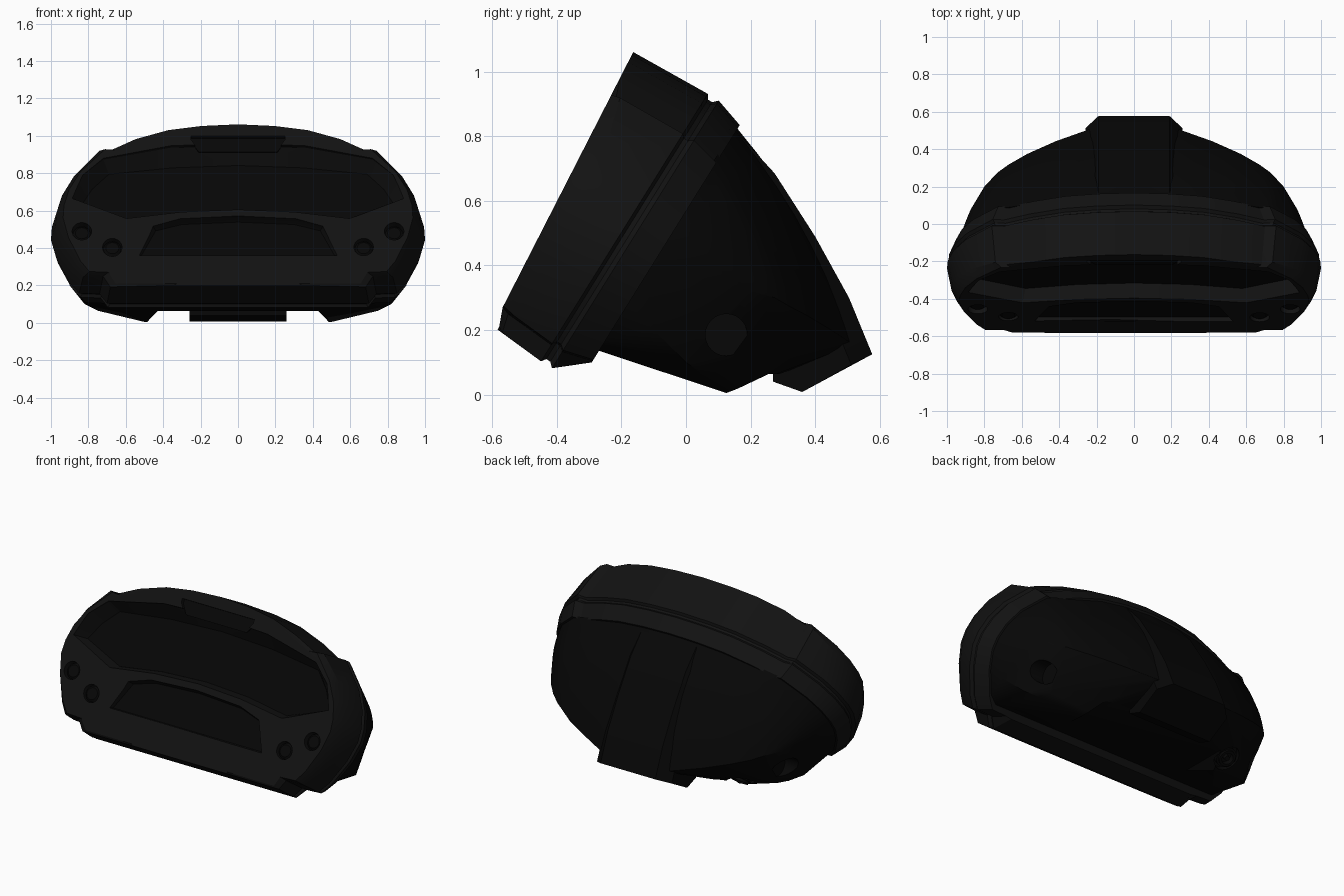
import bpy, bmesh, math

if "Cube" in bpy.data.objects:
    bpy.data.objects.remove(bpy.data.objects["Cube"])

# Tilted frame: v runs up the dial face, w runs away from the rider
def P(x, v, w):
    return (x, .53 * v + .85 * w, .85 * v - .53 * w)

def material(name, g):
    m = bpy.data.materials.new(name)
    m.diffuse_color = (g, g, g, 1)
    m.use_nodes = True
    m.node_tree.nodes["Principled BSDF"].inputs["Base Color"].default_value = m.diffuse_color
    return m

CASE = material("case_black", .006)
DARK = material("deep_black", .002)

def full(half):
    return half + [(-p[0],) + tuple(p[1:]) for p in reversed(half) if abs(p[0]) > 1e-6]

def finish(name, bm, mat):
    bmesh.ops.recalc_face_normals(bm, faces=bm.faces)
    me = bpy.data.meshes.new(name)
    bm.to_mesh(me)
    bm.free()
    me.materials.append(mat)
    ob = bpy.data.objects.new(name, me)
    bpy.context.collection.objects.link(ob)
    return ob

def loft(name, rings, mat=CASE):
    bm = bmesh.new()
    loops = [[bm.verts.new(p) for p in r] for r in rings]
    n = len(loops[0])
    for a, b in zip(loops, loops[1:]):
        for i in range(n):
            j = (i + 1) % n
            bm.faces.new((a[i], a[j], b[j], b[i]))
    bm.faces.new(loops[0])
    bm.faces.new(loops[-1])
    return finish(name, bm, mat)

def hull(name, points, mat):
    bm = bmesh.new()
    for p in points:
        bm.verts.new(p)
    bmesh.ops.convex_hull(bm, input=bm.verts)
    bmesh.ops.delete(bm, geom=[v for v in bm.verts if not v.link_faces], context='VERTS')
    return finish(name, bm, mat)

def flat(outline, w):
    return [P(x, v, w) for x, v in outline]

def circle(cx, cv, r, n=24):
    return [(cx + r * math.cos(2 * math.pi * i / n), cv + r * math.sin(2 * math.pi * i / n)) for i in range(n)]

def activate(ob):
    bpy.ops.object.select_all(action='DESELECT')
    ob.select_set(True)
    bpy.context.view_layer.objects.active = ob

def cut(ob, cutter):
    cutter.hide_render = True
    m = ob.modifiers.new("cut", 'BOOLEAN')
    m.operation, m.solver, m.object = 'DIFFERENCE', 'EXACT', cutter
    activate(ob)
    bpy.ops.object.modifier_apply(modifier=m.name)
    bpy.data.objects.remove(cutter)

# Front housing: outline at the seam, lofted forwards and back
seam = full([(0, .825), (.2, .815), (.38, .79), (.56, .735), (.70, .675), (.76, .68), (.81, .63),
             (.90, .54), (.965, .43), (.995, .33), (1, .25), (.97, .13), (.9, -.02), (.85, -.085),
             (.74, -.09), (.70, -.15), (.35, -.15), (0, -.15)])

def scaled(sx, sv, low=-9):
    return [(x * sx, max(low, .33 + (v - .33) * sv)) for x, v in seam]

def front(outline, roll):
    return [P(x, v, -.63 - .085 * v + roll * max(0, (abs(x) - .6) / .4) + .018 * (v < -.1)) for x, v in outline]

housing = loft("front_housing", [
    flat(scaled(.955, .94, -.07), -.30), flat(scaled(.993, 1), -.395),
    flat(scaled(.98, .97), -.41), flat(scaled(.98, .97), -.425), flat(seam, -.435),
    front(scaled(.975, .975), .08), front(scaled(.935, .955), 0)])

# Upper display with sloping bezel
screen = full([(0, .63), (.35, .615), (.69, .575), (.78, .48), (.84, .375), (.58, .275), (.3, .315), (0, .33)])
bezel = full([(0, .70), (.36, .685), (.72, .61), (.83, .51), (.89, .37), (.60, .245), (.3, .285), (0, .30)])
cut(housing, loft("cutter", [flat(screen, -.575), flat(bezel, -.668), flat(bezel, -.8)]))
loft("upper_display", [flat(screen, -.577), flat(screen, -.57)], DARK)

# Lower display
lower = full([(0, .255), (.3, .24), (.44, .20), (.52, .037), (0, .037)])
lower_edge = [(x * 1.03, .15 + (v - .15) * 1.1) for x, v in lower]
cut(housing, loft("cutter", [flat(lower, -.605), flat(lower_edge, -.645), flat(lower_edge, -.8)]))
loft("lower_display", [flat(lower, -.607), flat(lower, -.6)], DARK)

# Sensor recess at the top of the bezel
sensor = full([(0, .743), (.25, .743), (.25, .72), (.21, .66), (0, .66)])
cut(housing, loft("cutter", [flat(sensor, -.665), flat(sensor, -.8)]))
loft("sensor_window", [flat(sensor, -.667), flat(sensor, -.66)], DARK)

# Button holes and buttons
for s in (-1, 1):
    for bx, bv in ((.835, .174), (.672, .08)):
        cut(housing, loft("cutter", [flat(circle(s * bx, bv, .052), -.60), flat(circle(s * bx, bv, .052), -.8)]))
        loft("button", [flat(circle(s * bx, bv, .047), -.59), flat(circle(s * bx, bv, .047), -.615),
                        flat(circle(s * bx, bv, .035), -.625)], DARK)

# Rear shell: rim, bowed upper skin, rear crease and underside corners
crease = [(0, .53, .15), (.2, .52, .155), (.27, .495, .17), (.42, .442, .205), (.57, .375, .245),
          (.67, .318, .275), (.73, .275, .30), (.80, .2, .32), (.845, .12, .345), (.885, .04, .365), (.93, -.07, .40)]
under = [(0, .125, .005), (.5, .125, .005), (.72, .12, .07), (.75, .05, .065), (.82, 0, .1), (.9, -.1, .2)]
start_outline = scaled(.945, .92, -.03)
start = flat(start_outline, -.31)
points = start + full(crease) + full(under)
for s in (-1, 1):
    for i, c in enumerate(crease[:9]):
        a = start[i]
        for k in range(1, 7):
            t = k / 7
            bow = .04 * 4 * t * (1 - t) * (1 - .5 * i / 8)
            points.append((s * (a[0] * (1 - t) + c[0] * t + .2 * bow * a[0]),
                           a[1] * (1 - t) + c[1] * t + .85 * bow, a[2] * (1 - t) + c[2] * t + .5 * bow))
shell = hull("rear_shell", points, DARK)

# Notch along the lower rear edge
notch = [(-.5, -.01), (.5, -.01), (.43, .063), (-.43, .063)]
cut(shell, loft("cutter", [[(x, y, z) for x, z in notch] for y in (-.15, .32)]))

# Round fixing recesses on both flanks
for s in (-1, 1):
    ring = circle(.125, .185, .065)
    cut(shell, loft("cutter", [[(s * x, y, z) for y, z in ring] for x in (.73, 1.1)]))

# Central spine and connector block
spine = [(.17, .80), (.275, .685), (.40, .49), (.505, .30), (.577, .125), (.36, .008), (.27, .04), (.27, .2)]
def spine_side(x, inset):
    return [(x, y - inset * (i < 5), z - .5 * inset * (i < 5)) for i, (y, z) in enumerate(spine)]
loft("rear_spine", [spine_side(-.26, .065), spine_side(-.19, 0), spine_side(.19, 0), spine_side(.26, .065)], DARK)

# Cable socket under the shell
def disc(r, d):
    return [(-.52 + a, .20 + .8 * b + .6 * d, .07 + .6 * b - .8 * d) for a, b in circle(0, 0, r)]
cut(shell, loft("cutter", [disc(.08, -.04), disc(.08, .1)]))
loft("cable_socket", [disc(.062, -.06), disc(.062, .0), disc(.05, .0), disc(.05, .015),
                      disc(.035, .015), disc(.035, -.02)], DARK)
loft("socket_pin", [disc(.015, -.05), disc(.015, .01)], DARK)

for ob in list(bpy.data.objects):
    activate(ob)
    bpy.ops.object.shade_smooth_by_angle(angle=math.radians(25))
